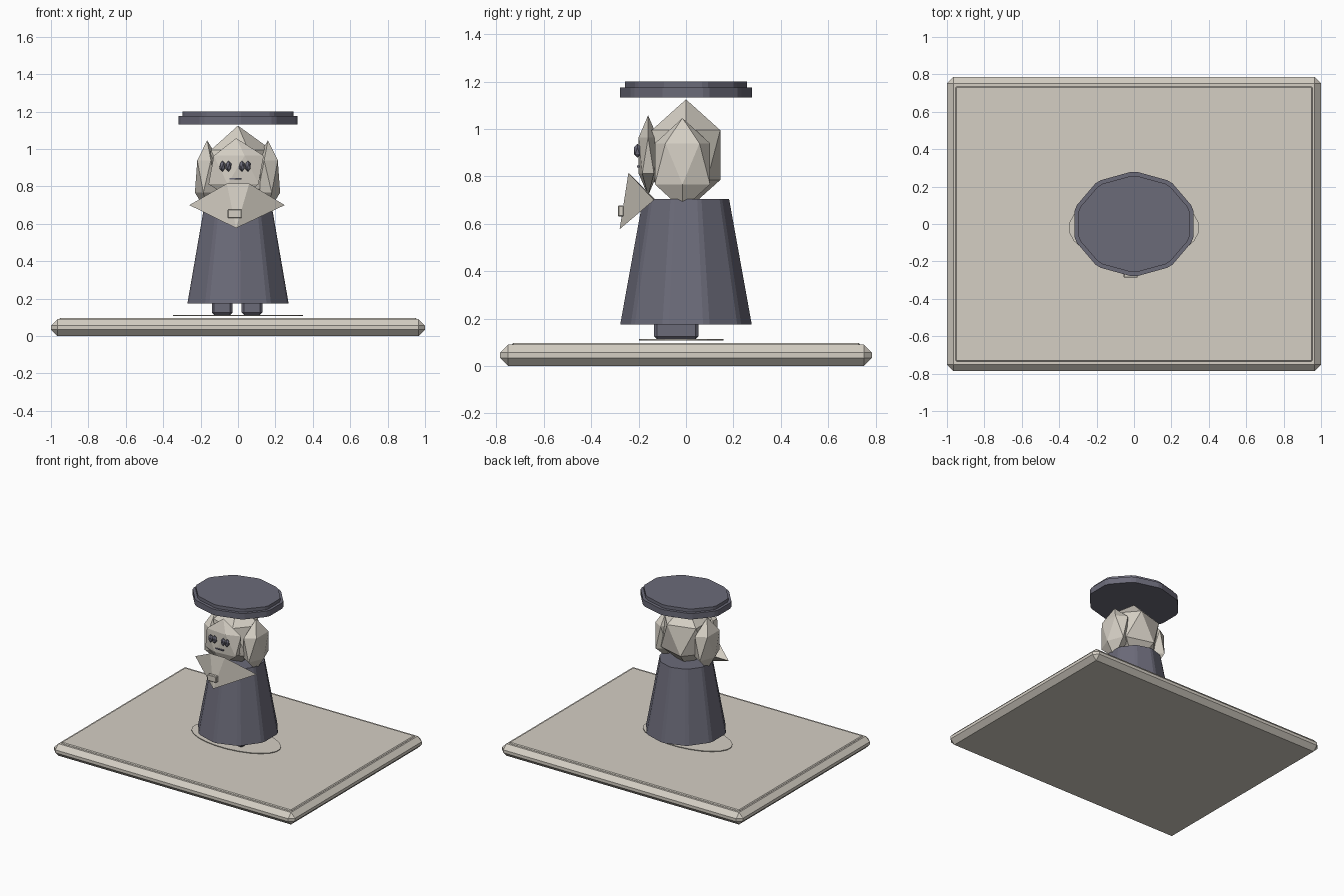
import bpy, bmesh, math
from mathutils import Vector

if "Cube" in bpy.data.objects:
    bpy.data.objects.remove(bpy.data.objects["Cube"], do_unlink=True)


def material(name, colour):
    m = bpy.data.materials.new(name)
    m.use_nodes = True
    m.diffuse_color = (*colour, 1)
    m.node_tree.nodes["Principled BSDF"].inputs["Base Color"].default_value = (*colour, 1)
    return m


cream = material("warm cream", (0.66, 0.62, 0.55))
slate = material("slate violet", (0.147, 0.145, 0.19))


def finish(name, bm, mat, bevel=0):
    bmesh.ops.recalc_face_normals(bm, faces=bm.faces)
    mesh = bpy.data.meshes.new(name)
    bm.to_mesh(mesh)
    bm.free()
    mesh.materials.append(mat)
    ob = bpy.data.objects.new(name, mesh)
    bpy.context.collection.objects.link(ob)
    if bevel:
        mod = ob.modifiers.new("chamfer", "BEVEL")
        mod.width = bevel
        mod.segments = 1
    return ob


def box(name, low, high, mat, bevel=0):
    low, high = Vector(low), Vector(high)
    bm = bmesh.new()
    bmesh.ops.create_cube(bm, size=1)
    for v in bm.verts:
        v.co = (low + high) / 2 + v.co * (high - low)
    return finish(name, bm, mat, bevel)


def gem(name, centre, radii, mat, mirrored=False):
    """Stretched twenty-sided ball."""
    bm = bmesh.new()
    bmesh.ops.create_icosphere(bm, subdivisions=1, radius=1)
    side = -1 if mirrored else 1
    for v in bm.verts:
        v.co = Vector(centre) + Vector((v.co.x * radii[0] * side, v.co.y * radii[1], v.co.z * radii[2]))
    return finish(name, bm, mat)


def ring_stack(name, levels, mat, sides=10, cut=3, centre=(0, 0)):
    """Stack of polygon rings (rx, ry, z) with trimmed corners, capped at both ends."""
    bm = bmesh.new()
    angles = [math.radians(90 + i * 360 / sides + d) for i in range(sides) for d in (-cut, cut)]
    rings = [[bm.verts.new((centre[0] + rx * math.cos(a), centre[1] + ry * math.sin(a), z))
              for a in angles] for rx, ry, z in levels]
    for lower, upper in zip(rings, rings[1:]):
        for i in range(len(angles)):
            j = (i + 1) % len(angles)
            bm.faces.new((lower[i], lower[j], upper[j], upper[i]))
    bm.faces.new(rings[0])
    bm.faces.new(rings[-1])
    return finish(name, bm, mat)


# Base slab, raised top panel and thin floor disc
box("base_slab", (-1, -0.785, 0), (1, 0.785, 0.09), cream, 0.034)
box("base_panel", (-0.955, -0.735, 0.08), (0.955, 0.735, 0.097), cream, 0.006)
ring_stack("floor_disc", [(0.35, 0.18, 0.108), (0.35, 0.18, 0.113)], cream, sides=12, cut=7.5,
           centre=(0, -0.02))

# Feet and robe
for side, x in (("right", -0.085), ("left", 0.075)):
    box(side + "_foot", (x - 0.055, -0.135, 0.113), (x + 0.055, 0.052, 0.2), slate, 0.012)
ring_stack("robe", [(0.28, 0.278, 0.175), (0.185, 0.182, 0.705)], slate)

# Head, face and side hair
gem("head", (0, 0, 0.89), (0.2, 0.17, 0.235), cream)
gem("face", (-0.01, -0.16, 0.888), (0.165, 0.047, 0.17), cream)
gem("right_hair", (-0.165, -0.015, 0.853), (0.073, 0.137, 0.193), cream)
gem("left_hair", (0.16, -0.015, 0.853), (0.073, 0.137, 0.193), cream, mirrored=True)

# Eyes made of paired beads, and the mouth
for side, x in (("right", -0.067), ("left", 0.037)):
    for part, dx in (("outer", -0.016), ("inner", 0.016)):
        gem(f"{side}_eye_{part}", (x + dx, -0.205, 0.908), (0.018, 0.018, 0.03), slate)
box("mouth", (-0.045, -0.206, 0.838), (0.02, -0.196, 0.846), slate)

# Pointed beard
bm = bmesh.new()
for p in ((-0.26, -0.135, 0.7), (0.25, -0.135, 0.7), (-0.06, -0.243, 0.815), (0.06, -0.243, 0.815),
          (-0.01, -0.28, 0.577), (0, -0.132, 0.705)):
    bm.verts.new(p)
bmesh.ops.convex_hull(bm, input=bm.verts)
finish("beard", bm, cream)
box("beard_clasp", (-0.055, -0.287, 0.63), (0.02, -0.262, 0.677), cream, 0.004)

# Floating stepped hat
ring_stack("hat", [(0.328, 0.279, 1.132), (0.328, 0.279, 1.176), (0.307, 0.257, 1.176),
                   (0.307, 0.257, 1.2)], slate)
